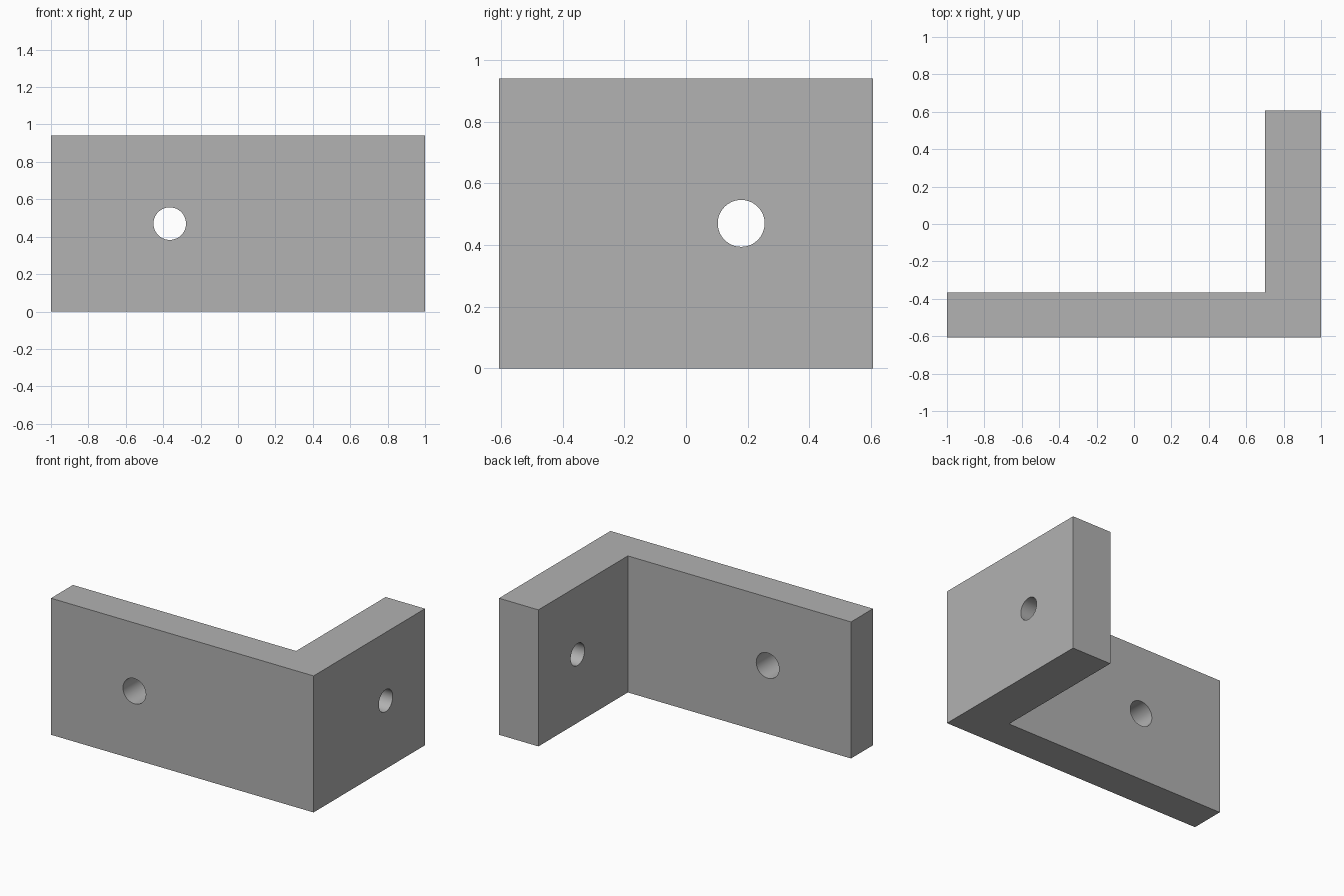
import bpy, bmesh, math

cube = bpy.data.objects.get("Cube")
if cube:
    bpy.data.objects.remove(cube, do_unlink=True)

HEIGHT = 0.94
X, Y = 1.0, 0.606            # half extents
INNER_X, INNER_Y = 0.70, -0.367

grey = bpy.data.materials.new("plain_grey")
grey.use_nodes = True
colour = (0.445, 0.445, 0.445, 1)
grey.diffuse_color = colour
grey.node_tree.nodes["Principled BSDF"].inputs["Base Color"].default_value = colour

# L-shaped bracket body, extruded upwards
profile = [(-X, -Y), (X, -Y), (X, Y), (INNER_X, Y), (INNER_X, INNER_Y), (-X, INNER_Y)]
bm = bmesh.new()
base = bm.faces.new([bm.verts.new((x, y, 0)) for x, y in profile])
top = bmesh.ops.extrude_face_region(bm, geom=[base])["geom"]
bmesh.ops.translate(bm, vec=(0, 0, HEIGHT),
                    verts=[g for g in top if isinstance(g, bmesh.types.BMVert)])
bmesh.ops.recalc_face_normals(bm, faces=bm.faces)
mesh = bpy.data.meshes.new("angle_bracket")
bm.to_mesh(mesh)
bm.free()
mesh.materials.append(grey)
bracket = bpy.data.objects.new("angle_bracket", mesh)
bpy.context.collection.objects.link(bracket)


def drill(name, radius, location, rotation):
    """Cut a round through hole in the bracket."""
    bpy.ops.mesh.primitive_cylinder_add(vertices=64, radius=radius, depth=0.6,
                                        location=location, rotation=rotation)
    cutter = bpy.context.object
    cutter.name = name
    cutter.hide_render = True
    cutter.data.materials.append(grey)
    bpy.context.view_layer.objects.active = bracket
    mod = bracket.modifiers.new(name, "BOOLEAN")
    mod.operation = "DIFFERENCE"
    mod.solver = "EXACT"
    mod.object = cutter
    bpy.ops.object.modifier_apply(modifier=mod.name)
    bpy.data.objects.remove(cutter, do_unlink=True)


# One hole through each arm
drill("long_arm_hole", 0.087, (-0.365, (INNER_Y - Y) / 2, HEIGHT / 2), (math.pi / 2, 0, 0))
drill("short_arm_hole", 0.076, ((INNER_X + X) / 2, 0.179, HEIGHT / 2), (0, math.pi / 2, 0))

# Smooth hole walls, sharp edges elsewhere
bpy.ops.object.select_all(action="DESELECT")
bracket.select_set(True)
bpy.context.view_layer.objects.active = bracket
bpy.ops.object.shade_smooth_by_angle(angle=math.radians(30))
